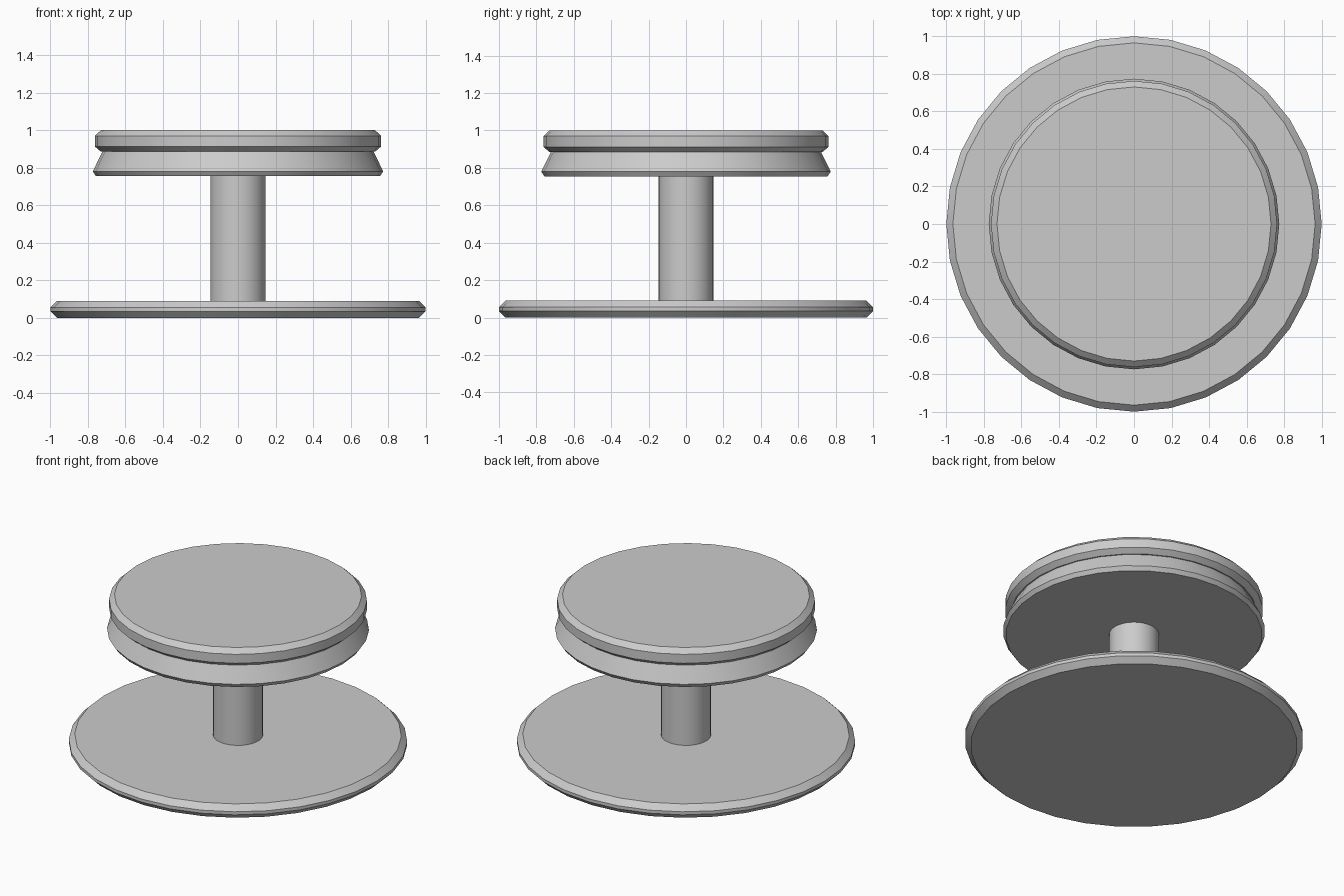
import bpy
import bmesh
import math

cube = bpy.data.objects.get("Cube")
if cube:
    bpy.data.objects.remove(cube, do_unlink=True)

SIDES = 32

grey = bpy.data.materials.new("plain grey")
grey.use_nodes = True
colour = (0.6, 0.6, 0.6, 1)
grey.diffuse_color = colour
grey.node_tree.nodes["Principled BSDF"].inputs["Base Color"].default_value = colour


def turned_part(name, profile):
    """Spin a list of (radius, height) points into a closed solid."""
    bm = bmesh.new()
    rings = []
    for r, z in profile:
        angles = [math.tau * i / SIDES for i in range(SIDES)]
        rings.append([bm.verts.new((r * math.cos(a), r * math.sin(a), z)) for a in angles])
    for low, high in zip(rings, rings[1:]):
        for i in range(SIDES):
            j = (i + 1) % SIDES
            bm.faces.new((low[i], low[j], high[j], high[i]))
    bm.faces.new(rings[0][::-1])
    bm.faces.new(rings[-1])
    mesh = bpy.data.meshes.new(name)
    bm.to_mesh(mesh)
    bm.free()
    mesh.materials.append(grey)
    obj = bpy.data.objects.new(name, mesh)
    bpy.context.collection.objects.link(obj)
    # Smooth around the turn, crisp at the chamfers
    bpy.ops.object.select_all(action="DESELECT")
    obj.select_set(True)
    bpy.context.view_layer.objects.active = obj
    bpy.ops.object.shade_smooth_by_angle(angle=math.radians(20))
    return obj


# Wide chamfered foot
turned_part("base_plate", [(0.965, 0), (1, 0.035), (1, 0.055), (0.965, 0.09)])

# Central post
turned_part("stem", [(0.147, 0.08), (0.147, 0.77)])

# Flared dish under the top
turned_part("lower_dish", [(0.757, 0.755), (0.774, 0.78), (0.72, 0.89)])

# Chamfered top disc
turned_part("top_disc", [(0.73, 0.885), (0.762, 0.912), (0.762, 0.97), (0.73, 1)])
